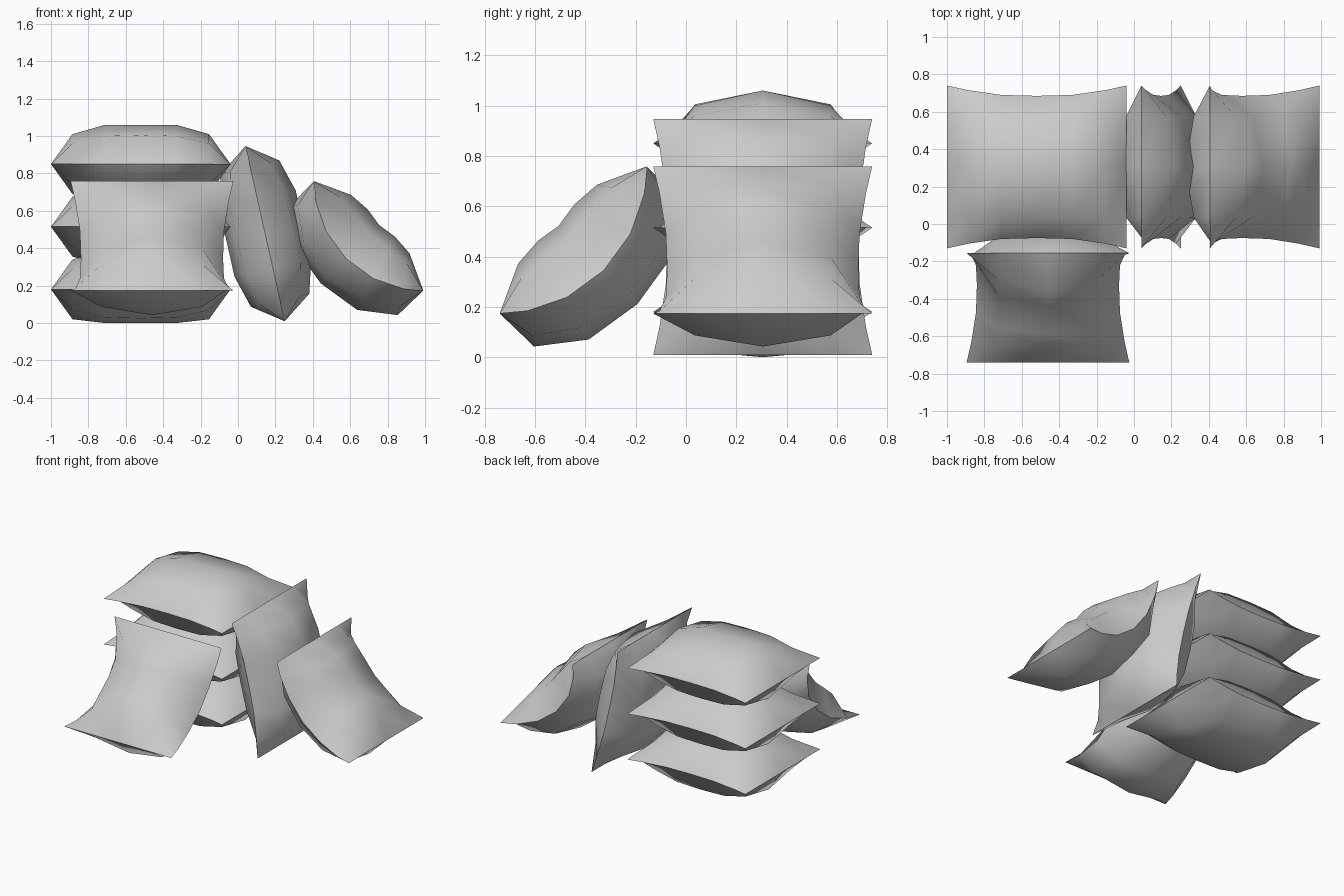
import bpy, bmesh
from math import sin, cos, radians
from mathutils import Matrix, Vector

if "Cube" in bpy.data.objects:
    bpy.data.objects.remove(bpy.data.objects["Cube"])

# One plain fabric for every pillow
fabric = bpy.data.materials.new("light_grey_fabric")
fabric.use_nodes = True
GREY = (0.6, 0.6, 0.6, 1)
fabric.diffuse_color = GREY
fabric.node_tree.nodes["Principled BSDF"].inputs["Base Color"].default_value = GREY

# Half-pillow grid: column/row positions, puff height and pinched side seam
COLS = (0, 0.19, 0.365, 0.48)
ROWS = (0, 0.27, 0.435)
PUFF = ((0.21, 0.155, 0), (0.21, 0.15, 0), (0.16, 0.11, 0), (0, 0, 0))
SIDE_SEAM = (0.38, 0.385, 0.41, 0.435)


def sign(i):
    return (i > 0) - (i < 0)


def bend(p, half_angle=radians(45), radius=0.585):
    """Roll the pillow up around an axis above it."""
    a = p.x / COLS[-1] * half_angle
    n = p.z * (1.2 if p.z > 0 else 0.9)
    return Vector(((radius - n) * sin(a), p.y, radius - (radius - n) * cos(a)))


def pillow(name, matrix, bent=False, flat_base=None):
    bm = bmesh.new()
    verts = {}
    nc, nr = len(COLS) - 1, len(ROWS) - 1
    for side in (1, -1):
        for i in range(-nc, nc + 1):
            for j in range(-nr, nr + 1):
                c, r = abs(i), abs(j)
                rim = c == nc or r == nr
                if rim and side == -1:
                    verts[i, j, side] = verts[i, j, 1]
                    continue
                y = SIDE_SEAM[c] if r == nr else ROWS[r]
                z = side * PUFF[c][r]
                if flat_base is not None:
                    z = max(z, flat_base)
                p = Vector((sign(i) * COLS[c], sign(j) * y, z))
                verts[i, j, side] = bm.verts.new(bend(p) if bent else p)
        for i in range(-nc, nc):
            for j in range(-nr, nr):
                quad = [verts[i, j, side], verts[i + 1, j, side],
                        verts[i + 1, j + 1, side], verts[i, j + 1, side]]
                face = bm.faces.new(quad[::side])
                face.smooth = True
    # Crisp seam around the rim
    rim_verts = {v for (i, j, s), v in verts.items() if abs(i) == nc or abs(j) == nr}
    for e in bm.edges:
        if e.verts[0] in rim_verts and e.verts[1] in rim_verts:
            e.smooth = False
    bm.transform(matrix)
    mesh = bpy.data.meshes.new(name)
    bm.to_mesh(mesh)
    bm.free()
    mesh.materials.append(fabric)
    obj = bpy.data.objects.new(name, mesh)
    bpy.context.collection.objects.link(obj)
    return obj


def place(x, y, z, tilt=0, turn=0):
    return (Matrix.Translation((x, y, z)) @ Matrix.Rotation(radians(turn), 4, "Z")
            @ Matrix.Rotation(radians(tilt), 4, "Y"))


# Stack of three, the lowest squashed flat on the ground
pillow("stack_bottom_pillow", place(-0.52, 0.305, 0.18), flat_base=-0.18)
pillow("stack_middle_pillow", place(-0.52, 0.305, 0.515))
pillow("stack_top_pillow", place(-0.52, 0.305, 0.85))

# Upright pillow leaning on the stack
pillow("leaning_pillow", place(0.145, 0.305, 0.478, tilt=77.35))

# Slumped pillows at the left side and in front
pillow("side_slumped_pillow", place(0.577, 0.305, 0.345, tilt=45), bent=True)
pillow("front_slumped_pillow", place(-0.46, -0.327, 0.345, tilt=45, turn=-90), bent=True)
